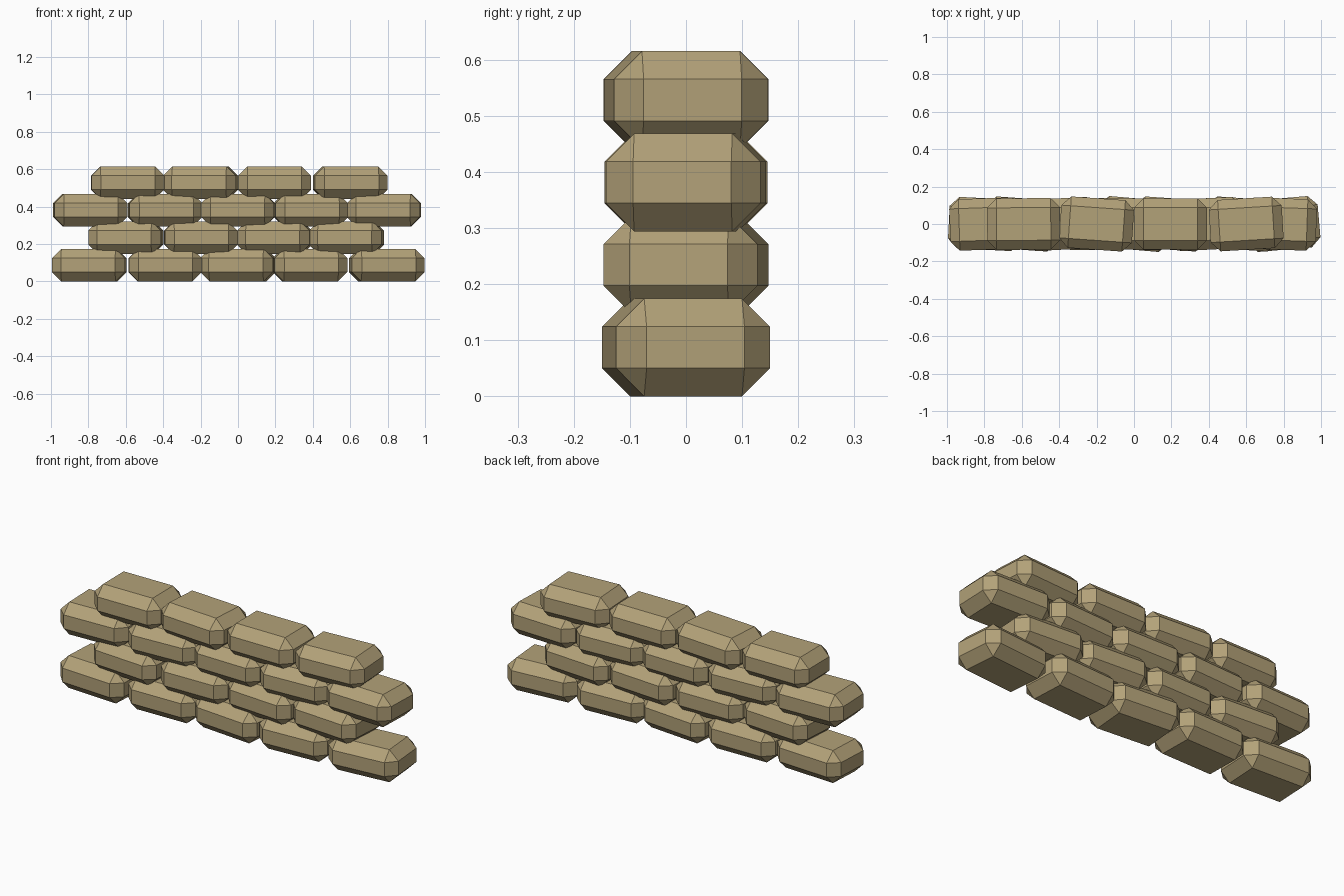
import bpy
import bmesh
from math import radians
from mathutils import Matrix

cube = bpy.data.objects.get("Cube")
if cube:
    bpy.data.objects.remove(cube, do_unlink=True)

# Burlap colour shared by every bag
burlap = bpy.data.materials.new("tan burlap")
burlap.use_nodes = True
tan = (0.45, 0.36, 0.19, 1)
burlap.diffuse_color = tan
burlap.node_tree.nodes["Principled BSDF"].inputs["Base Color"].default_value = tan

LENGTH, DEPTH, HEIGHT = 0.39, 0.275, 0.174
CHAMFER = 0.05
ROW_STEP = 0.147


def add_bag(name, x, z, turn):
    """A chamfered block, slightly turned about its upright axis."""
    bm = bmesh.new()
    bmesh.ops.create_cube(bm, size=1, matrix=Matrix.Diagonal((LENGTH, DEPTH, HEIGHT, 1)))
    bmesh.ops.bevel(bm, geom=bm.edges[:], offset=CHAMFER, segments=1,
                    affect='EDGES', clamp_overlap=True)
    mesh = bpy.data.meshes.new(name)
    bm.to_mesh(mesh)
    bm.free()
    mesh.materials.append(burlap)
    bag = bpy.data.objects.new(name, mesh)
    bag.location = (x, 0, z)
    bag.rotation_euler.z = radians(turn)
    bpy.context.collection.objects.link(bag)


# Staggered rows, bottom to top: (centre x, turn in degrees) of each bag
rows = [
    [(-0.795, -3), (-0.39, 1), (0, -5), (0.385, 3), (0.795, 5)],
    [(-0.6, -4), (-0.198, 1), (0.195, -4), (0.58, -4)],
    [(-0.79, 2), (-0.39, 3), (0, -1), (0.39, 3), (0.78, -2)],
    [(-0.59, 0.5), (-0.2, -4), (0.195, 0), (0.6, 3.5)],
]

for level, row in enumerate(rows):
    for place, (x, turn) in enumerate(row):
        add_bag(f"sandbag_row{level + 1}_{place + 1}", x,
                HEIGHT / 2 + level * ROW_STEP, turn)
